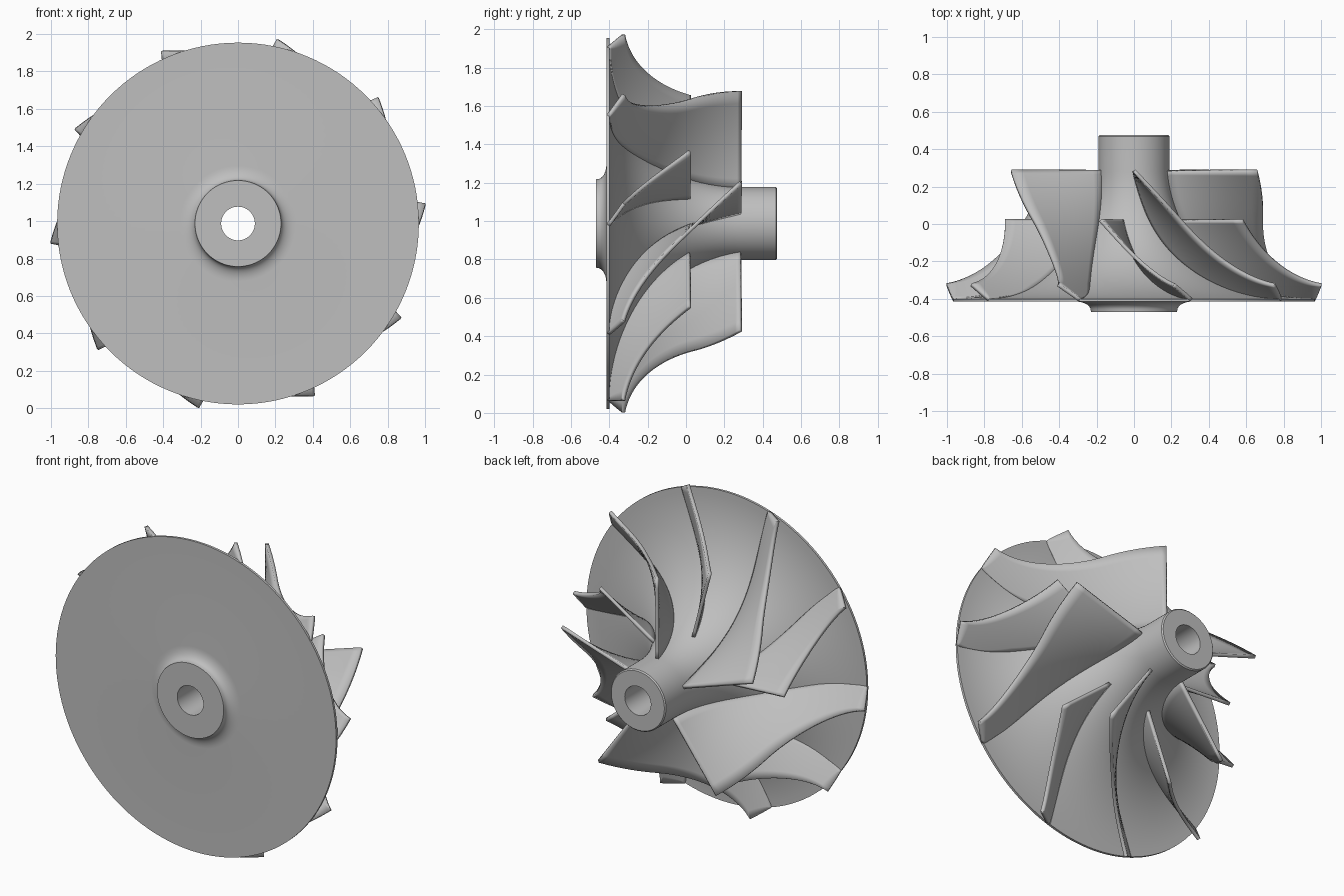
import bpy, bmesh, math
from mathutils import Matrix, Vector

cube = bpy.data.objects.get("Cube")
if cube:
    bpy.data.objects.remove(cube)

AXIS_Z = 0.987
RIM_R, RIM_Y = 0.967, -0.40

metal = bpy.data.materials.new("light_grey_metal")
metal.use_nodes = True
grey = (0.52, 0.52, 0.52, 1)
metal.diffuse_color = grey
metal.node_tree.nodes["Principled BSDF"].inputs["Base Color"].default_value = grey


def hub_radius(y):
    """Flared hub: a quarter ellipse from the nose to the rim."""
    t = min(max((0.28 - y) / 0.68, 0), 1)
    return RIM_R - 0.777 * math.sqrt(1 - t * t)


def tip_radius(y):
    """Outer blade edge: straight inlet, flared outlet, sloped trailing edge."""
    if y < -0.325:
        return RIM_R + 0.04 * (y + 0.405) / 0.08
    t = min(max((0.03 - y) / 0.362, 0), 1)
    return 1.085 - 0.395 * math.sqrt(1 - t * t)


def add_object(name, bm):
    bmesh.ops.recalc_face_normals(bm, faces=bm.faces)
    mesh = bpy.data.meshes.new(name)
    bm.to_mesh(mesh)
    bm.free()
    mesh.materials.append(metal)
    obj = bpy.data.objects.new(name, mesh)
    obj.location.z = AXIS_Z
    bpy.context.collection.objects.link(obj)
    return obj


def smooth(obj):
    bpy.ops.object.select_all(action='DESELECT')
    obj.select_set(True)
    bpy.context.view_layer.objects.active = obj
    bpy.ops.object.shade_smooth_by_angle(angle=math.radians(35))


# Hub and back disc with bore, revolved around the y axis
profile = [(0.09, 0.475), (0.183, 0.475), (0.19, 0.468)]
steps = 32
for i in range(steps + 1):
    y = 0.28 - 0.68 * math.sin(math.pi / 2 * i / steps)
    profile.append((hub_radius(y), y))
profile.append((RIM_R, -0.415))
for i in range(9):                                   # fillet into the rear boss
    a = math.pi / 2 * i / 8
    profile.append((0.31 - 0.078 * math.sin(a), -0.46 + 0.045 * math.cos(a)))
profile += [(0.23, -0.47), (0.09, -0.47)]

bm = bmesh.new()
ring = [bm.verts.new((r, y, 0)) for r, y in profile]
edges = [bm.edges.new((ring[i - 1], ring[i])) for i in range(len(ring))]
bmesh.ops.spin(bm, geom=ring + edges, cent=(0, 0, 0), axis=(0, 1, 0),
               angle=math.tau, steps=128, use_duplicate=False)
bmesh.ops.remove_doubles(bm, verts=bm.verts, dist=0.0001)
smooth(add_object("hub_disc", bm))


def blade(name, lead_y, turn):
    """Helical blade made of radial lines from the hub to the tip curve."""
    bm = bmesh.new()
    count, across = 44, 8
    ys = [lead_y + (-0.325 - lead_y) * math.sin(math.pi / 2 * i / count)
          for i in range(count + 1)]
    ys += [-0.325 - 0.01 * i for i in range(1, 9)]
    rows = []
    for y in ys:
        a = math.radians(90 - 79 * (0.285 - y) + turn)
        inner = min(hub_radius(y) - 0.02, 0.95)
        outer = tip_radius(y)
        row = []
        for j in range(across + 1):
            r = inner + (outer - inner) * j / across
            row.append(bm.verts.new((r * math.cos(a), y, r * math.sin(a))))
        rows.append(row)
    for r0, r1 in zip(rows, rows[1:]):
        for j in range(across):
            bm.faces.new((r0[j], r0[j + 1], r1[j + 1], r1[j]))
    obj = add_object(name, bm)
    solid = obj.modifiers.new("thickness", 'SOLIDIFY')
    solid.thickness = 0.02
    solid.offset = 0
    smooth(obj)


# Five full blades alternating with five shorter ones
for k in range(5):
    blade(f"full_blade_{k + 1}", 0.285, 72 * k)
    blade(f"splitter_blade_{k + 1}", 0.02, 72 * k + 36)
